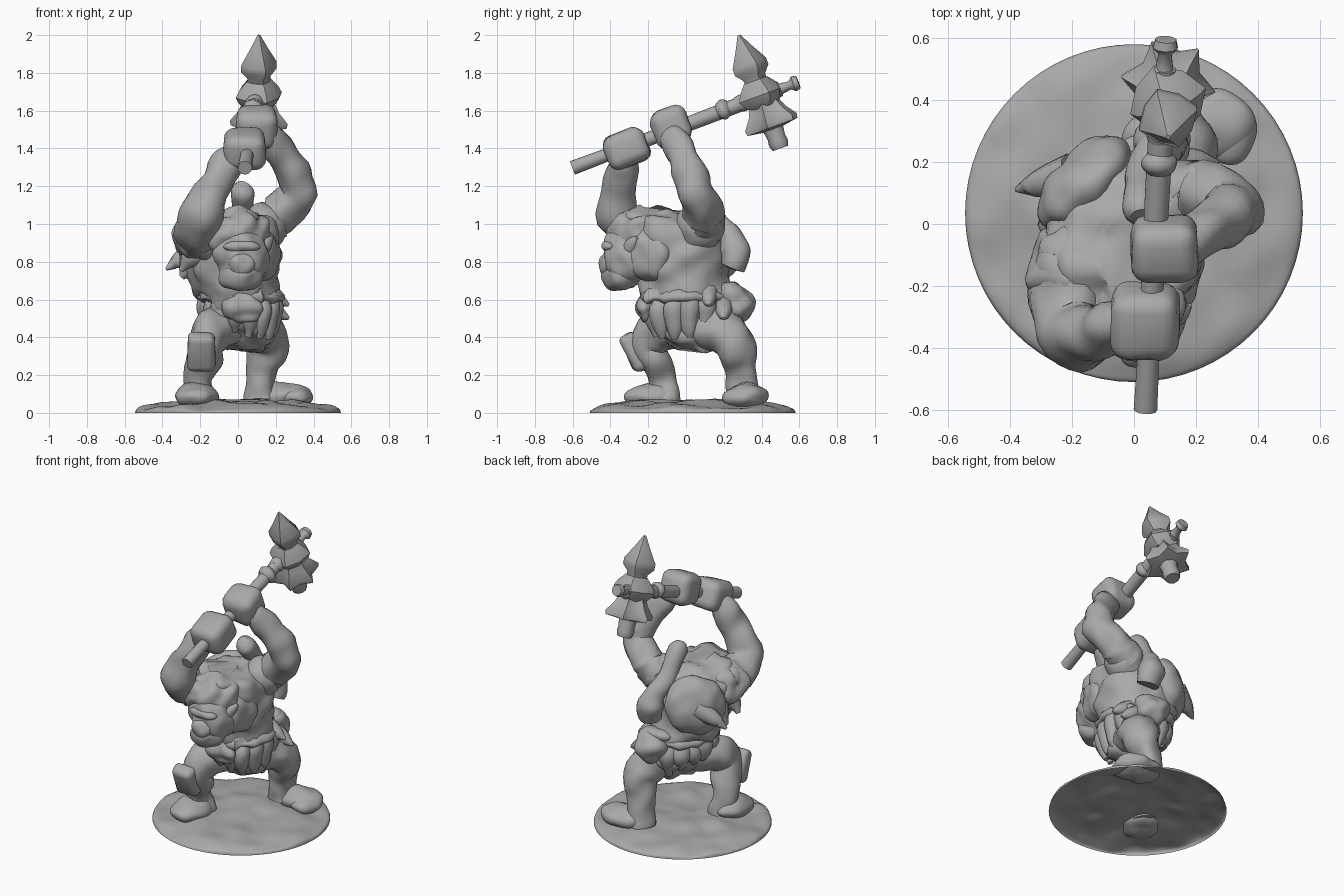
import bpy, bmesh, math, random
from mathutils import Vector, Matrix, noise

random.seed(4)
if "Cube" in bpy.data.objects:
    bpy.data.objects.remove(bpy.data.objects["Cube"])

stone = bpy.data.materials.new("plain_grey")
stone.use_nodes = True
GREY = (0.4, 0.4, 0.4, 1)
stone.diffuse_color = GREY
stone.node_tree.nodes["Principled BSDF"].inputs["Base Color"].default_value = GREY


def finish(name, bm, rough=0.0, freq=9, angle=50):
    """Roughen, shade and link a part."""
    bmesh.ops.recalc_face_normals(bm, faces=bm.faces)
    bm.normal_update()
    moves = [v.normal * noise.noise(v.co * freq) * rough for v in bm.verts]
    for v, m in zip(bm.verts, moves):
        v.co += m
    mesh = bpy.data.meshes.new(name)
    bm.to_mesh(mesh)
    bm.free()
    mesh.materials.append(stone)
    ob = bpy.data.objects.new(name, mesh)
    bpy.context.collection.objects.link(ob)
    bpy.ops.object.select_all(action='DESELECT')
    ob.select_set(True)
    bpy.context.view_layer.objects.active = ob
    bpy.ops.object.shade_smooth_by_angle(angle=math.radians(angle))
    return ob


def flow(rows, k=5):
    """Catmull-Rom resampling of rows of numbers."""
    rows = [Vector(r) for r in rows]
    pts = [rows[0]] + rows + [rows[-1]]
    out = []
    for a, b, c, d in zip(pts, pts[1:], pts[2:], pts[3:]):
        for i in range(k):
            t = i / k
            out.append(0.5 * (2 * b + (c - a) * t + (2 * a - 5 * b + 4 * c - d) * t * t
                              + (3 * b - a - 3 * c + d) * t ** 3))
    return out + [rows[-1]]


def skin(name, rings, rough=0.0, freq=9, angle=50, closed=True):
    """Bridge rings of points and cap the ends."""
    bm = bmesh.new()
    loops = [[bm.verts.new(p) for p in ring] for ring in rings]
    n = len(loops[0])
    for a, b in zip(loops, loops[1:]):
        for i in range(n):
            j = (i + 1) % n
            bm.faces.new((a[i], a[j], b[j], b[i]))
    if closed:
        bm.faces.new(loops[0])
    bm.faces.new(loops[-1])
    return finish(name, bm, rough, freq, angle)


def loft(name, rows, n=36, rough=0.02, freq=9, closed=True):
    """Stacked ellipses: z, centre x, centre y, radius x, radius y."""
    turn = [math.tau * i / n for i in range(n)]
    return skin(name, [[(x + rx * math.cos(a), y + ry * math.sin(a), z) for a in turn]
                       for z, x, y, rx, ry in flow(rows)], rough, freq, closed=closed)


def tube(name, rows, n=18, smooth=True, rough=0.0, star=0.0, angle=50):
    """Tube through x, y, z, radius; star pulls in every other side."""
    rows = flow(rows) if smooth else [Vector(r) for r in rows]
    pts = [Vector(r[:3]) for r in rows]
    rings = []
    for i, r in enumerate(rows):
        way = (pts[min(i + 1, len(pts) - 1)] - pts[max(i - 1, 0)]).normalized()
        side = way.cross(Vector((0.3, 0.1, 0.05)) if abs(way.x) < 0.8 else Vector((0, 1, 0))).normalized()
        up = way.cross(side)
        rings.append([pts[i] + (side * math.cos(math.tau * k / n) + up * math.sin(math.tau * k / n))
                      * r[3] * (1 - star * (k % 2)) for k in range(n)])
    return skin(name, rings, rough, 9, angle)


def blob(name, at, size, facing=(0, 0, 1), rough=0.015, freq=11):
    """Rough ellipsoid whose third axis points along facing."""
    turn = Vector(facing).to_track_quat('Z', 'Y').to_matrix().to_4x4()
    bm = bmesh.new()
    bmesh.ops.create_icosphere(bm, subdivisions=4, radius=1,
                               matrix=Matrix.Translation(at) @ turn @ Matrix.Diagonal((*size, 1)))
    return finish(name, bm, rough, freq)


def block(name, at, size, tilt=0.0, round_by=0.03):
    """Rounded box tilted about x."""
    bm = bmesh.new()
    bmesh.ops.create_cube(bm, size=1, matrix=Matrix.Translation(at) @ Matrix.Rotation(tilt, 4, 'X')
                          @ Matrix.Diagonal((*size, 1)))
    bmesh.ops.bevel(bm, geom=bm.edges[:], offset=round_by, segments=4, profile=0.5, affect='EDGES')
    return finish(name, bm, 0.012, 12)


# Ground shell, open underneath, with an uneven top
ground = loft("ground_base", [(0, 0, .035, .545, .545), (.02, 0, .035, .535, .535), (.035, 0, .035, .48, .48),
                              (.052, 0, .035, .36, .36), (.06, 0, .035, .2, .2), (.062, 0, .035, .02, .02)],
              n=64, rough=0, closed=False)
for v in ground.data.vertices:
    v.co.z = max(0, v.co.z + min(v.co.z, .03) * .8 * noise.noise(v.co * 7))

# Torso and clothing
loft("torso", [(.33, .03, .05, .1, .1), (.42, .03, .03, .15, .19), (.52, .02, .02, .18, .23),
               (.6, .01, .0, .2, .25), (.7, -.02, -.01, .23, .24), (.85, -.03, -.02, .255, .25),
               (.97, -.03, -.05, .24, .26), (1.04, -.03, -.1, .19, .23), (1.08, -.02, -.13, .08, .12)],
     rough=0.045, freq=10)
loft("belt", [(.58, .01, .01, .18, .21), (.6, .01, .01, .22, .25), (.63, .01, .01, .22, .25),
              (.66, .01, .01, .18, .21)], rough=0.035, freq=14)
for i in range(14):
    a = math.tau * i / 14
    c, s = math.cos(a), math.sin(a)
    drop = random.uniform(.38, .46)
    tube(f"skirt_tuft_{i}", [(.02 + .15 * c, .02 + .17 * s, .62, .05), (.02 + .165 * c, .02 + .2 * s, .53, .06),
                             (.02 + .15 * c, .02 + .18 * s, drop, .02)], n=10, rough=0.02)
# Thick mane over the neck and chest
blob("mane", (-.02, -.25, .96), (.19, .16, .11), rough=0.05)
blob("chest", (.1, -.17, .85), (.13, .13, .16), rough=0.03)

# Head
blob("head", (.02, -.31, .83), (.135, .135, .17), rough=0.035)
blob("jaw", (.015, -.34, .73), (.11, .105, .085), rough=0.025)
blob("brow", (.02, -.4, .88), (.1, .05, .035))
blob("snout", (.02, -.41, .79), (.07, .055, .065), rough=0.02)
for side in (-1, 1):
    tube("ear", [(.02 + side * .09, -.3, .86, .05), (.02 + side * .13, -.28, .9, .035),
                 (.02 + side * .16, -.26, .93, .01)], n=10)

# Left arm, raised outward
blob("left_shoulder", (.13, .07, .98), (.12, .13, .13))
tube("left_arm", [(.12, .1, .98, .11), (.24, .09, 1.07, .11), (.325, .05, 1.17, .095),
                  (.275, .01, 1.31, .085), (.18, -.05, 1.44, .08), (.1, -.07, 1.51, .06)], rough=0.025)
# Right arm, raised forward
blob("right_shoulder", (-.2, -.14, .93), (.13, .15, .14), rough=0.04)
tube("right_arm", [(-.2, -.12, .94, .12), (-.215, -.25, .96, .12), (-.19, -.355, 1.04, .11),
                   (-.12, -.35, 1.2, .095), (-.05, -.33, 1.34, .08), (.03, -.31, 1.4, .05)], rough=0.025)

# Fists on the haft
TILT = math.atan(.38)
block("left_fist", (.1, -.08, 1.515), (.22, .2, .2), TILT, .06)
block("right_fist", (.035, -.315, 1.4), (.22, .23, .185), TILT, .055)


def haft(y, r):
    """Point and radius along the haft."""
    return (.07 + .055 * y, y, 1.525 + .38 * y, r)


# Weapon haft with rings and an end knob
tube("haft", [haft(-.6, .038), haft(-.4, .035), haft(.1, .04), haft(.5, .04)], n=12, smooth=False)
for y, r in ((.2, .055), (.3, .045)):
    tube("haft_ring", [haft(y - .03, .04), haft(y - .01, r), haft(y + .01, r), haft(y + .03, .04)],
         n=10, rough=0.02)
tube("haft_knob", [haft(.5, .03), haft(.55, .022), haft(.57, .042), haft(.595, .035)], n=10, smooth=False)


def head_row(t, r):
    """Point and radius along the weapon head."""
    return (.11, .28 + .22 * t, 2.0 - .6 * t, r)


# Weapon head set across the haft
tube("weapon_spike", [head_row(t, r) for t, r in
     ((0, .008), (.12, .05), (.25, .1), (.31, .1), (.37, .065), (.44, .065))],
     n=8, smooth=False, star=.15, angle=40)
tube("weapon_collar", [head_row(t, r) for t, r in
     ((.4, .07), (.47, .11), (.53, .13), (.58, .115), (.63, .08))], n=8, smooth=False, star=.12, angle=40)
tube("weapon_skirt", [head_row(t, r) for t, r in
     ((.58, .08), (.68, .11), (.77, .155), (.81, .15), (.83, .06))], n=12, smooth=False, star=.3, angle=40)
tube("weapon_foot", [head_row(t, r) for t, r in
     ((.8, .06), (.9, .05), (.95, .055), (1, .045))], n=10, smooth=False)

# Right leg, stepping forward
tube("right_leg", [(-.03, .0, .46, .12), (-.12, -.12, .44, .115), (-.17, -.2, .37, .095),
                   (-.19, -.15, .26, .08), (-.2, -.11, .15, .075), (-.2, -.11, .07, .08)], rough=0.03)
block("knee_guard", (-.195, -.27, .325), (.15, .1, .21), math.radians(28), .035)
blob("right_foot", (-.22, -.18, .09), (.12, .15, .07))
# Left leg, braced behind
tube("left_leg", [(.06, .06, .46, .13), (.12, .17, .45, .125), (.16, .26, .36, .11),
                  (.135, .29, .25, .09), (.125, .3, .15, .085), (.125, .3, .07, .09)], rough=0.03)
blob("left_foot", (.24, .32, .09), (.155, .115, .07))
blob("left_toes", (.3, .3, .08), (.1, .11, .06))

# Gear on the back: round shield, its spike and a slung horn
blob("back_shield", (-.16, .135, .87), (.19, .19, .1), facing=(-1, 1, .15))
tube("shield_spike", [(-.2, .16, .87, .07), (-.31, .13, .81, .045), (-.38, .11, .76, .008)], n=8)
tube("slung_horn", [(.025, .02, 1.2, .035), (.025, .05, 1.16, .06), (.03, .15, 1.03, .055), (.06, .23, .94, .06),
                    (.08, .26, .86, .085), (.09, .24, .77, .065)], rough=0.02)

# Pouches and tusk trophies on the belt
blob("back_pouch", (.08, .27, .58), (.11, .1, .09), facing=(.2, 1, .3), rough=0.03)
blob("pouch_flap", (.05, .23, .66), (.1, .06, .04))
blob("side_pouch", (-.16, .05, .56), (.05, .08, .09))
blob("front_buckle", (.03, -.21, .55), (.12, .06, .08), rough=0.04)
for y, z in ((.12, .6), (.2, .53)):
    tube("belt_tusk", [(.14, y, z + .04, .05), (.21, y, z, .04), (.27, y, z - .03, .008)], n=8)
# Tattered cloak edge over the right side
for y, z in ((.0, .74), (-.13, .77)):
    tube("cloak_tatter", [(-.19, y, z + .12, .08), (-.25, y, z + .05, .06), (-.3, y, z - .02, .015)],
         n=10, rough=0.02)
